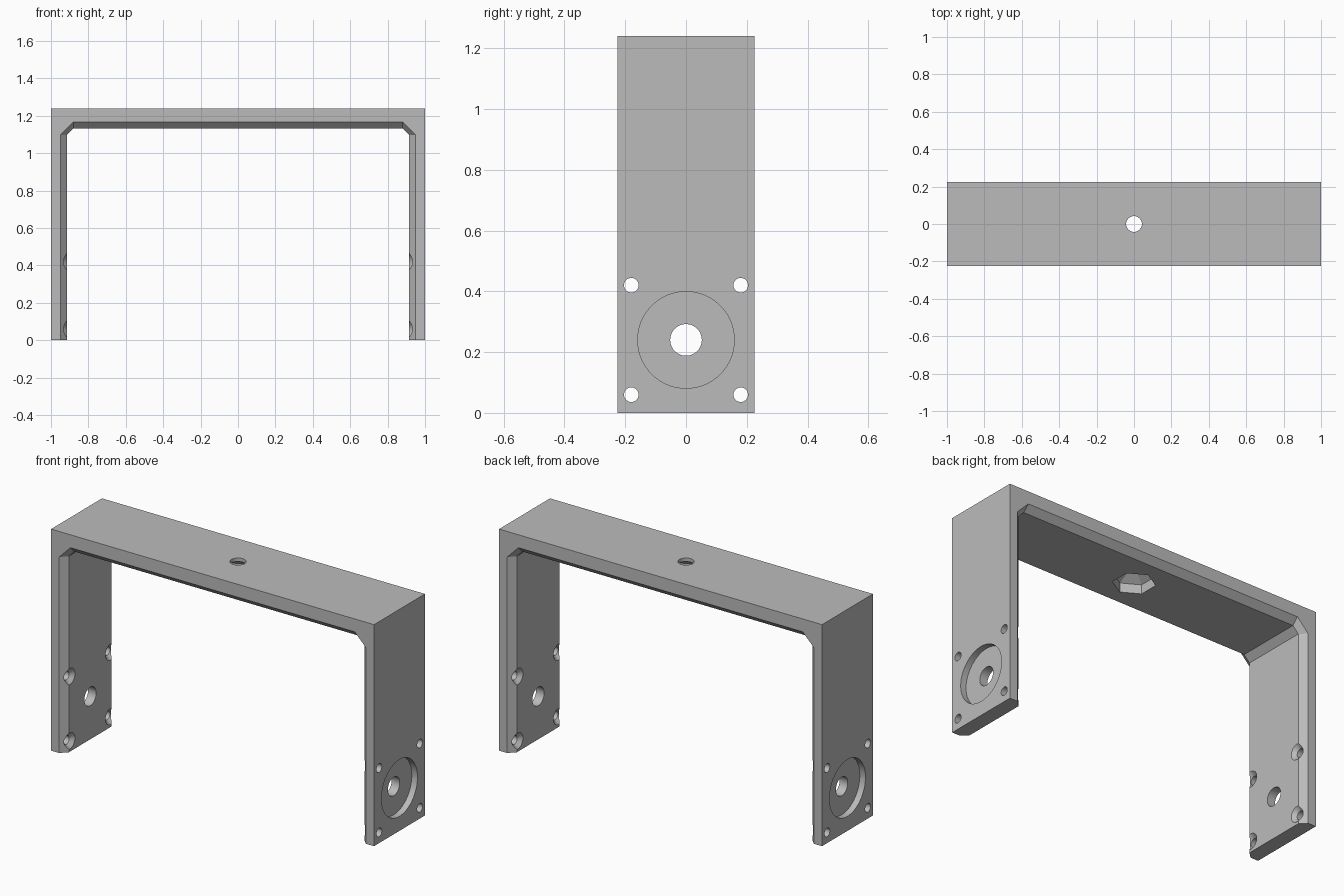
import bpy, bmesh
from math import cos, sin, pi, radians
from mathutils import Vector

cube = bpy.data.objects.get("Cube")
if cube:
    bpy.data.objects.remove(cube, do_unlink=True)

H, HALF_W, HALF_D = 1.24, 1.0, 0.225
CHAMFER = 0.035
INNER_X, INNER_Z = 0.915, 1.133      # inner faces of the legs and the beam
SHOULDER_X, SHOULDER_Z = 0.88, 1.097 # ends of the inner corner bevel

grey = bpy.data.materials.new("plain grey")
grey.use_nodes = True
grey.diffuse_color = (0.5, 0.5, 0.5, 1)
grey.node_tree.nodes["Principled BSDF"].inputs["Base Color"].default_value = (0.5, 0.5, 0.5, 1)


def loft(name, rings):
    """Closed solid through rings that all have the same number of points."""
    bm = bmesh.new()
    loops = [[bm.verts.new(p) for p in ring] for ring in rings]
    for a, b in zip(loops, loops[1:]):
        n = len(a)
        for i in range(n):
            j = (i + 1) % n
            bm.faces.new((a[i], a[j], b[j], b[i]))
    bm.faces.new(loops[0])
    bm.faces.new(loops[-1])
    bmesh.ops.recalc_face_normals(bm, faces=bm.faces)
    bmesh.ops.dissolve_limit(bm, angle_limit=radians(0.5), verts=bm.verts, edges=bm.edges)
    mesh = bpy.data.meshes.new(name)
    bm.to_mesh(mesh)
    bm.free()
    mesh.materials.append(grey)
    obj = bpy.data.objects.new(name, mesh)
    bpy.context.collection.objects.link(obj)
    return obj


def stepped_cutter(name, centre, axis, steps, sides):
    """Turned solid: steps are (position along axis, radius)."""
    u = Vector((0, 1, 0))
    v = axis.cross(u)
    angles = [2 * pi * i / sides for i in range(sides)]
    rings = [[centre + axis * d + u * (r * cos(a)) + v * (r * sin(a)) for a in angles]
             for d, r in steps]
    return loft(name, rings)


def bracket_ring(y, grow):
    """U outline at depth y, its opening widened by grow."""
    x, z = INNER_X + grow, INNER_Z + grow
    right = [(HALF_W, H), (HALF_W, 0), (x, 0), (x, SHOULDER_Z), (SHOULDER_X, z)]
    left = [(-px, pz) for px, pz in reversed(right)]
    return [Vector((px, y, pz)) for px, pz in right + left]


# Bracket body with chamfered opening on both faces
flat_y = HALF_D - CHAMFER
bracket = loft("bracket", [bracket_ring(-HALF_D, CHAMFER), bracket_ring(-flat_y, 0),
                           bracket_ring(flat_y, 0), bracket_ring(HALF_D, CHAMFER)])

cutters = []
for side in (-1, 1):
    axis = Vector((side, 0, 0))
    # Bearing seat with shaft hole
    cutters.append(stepped_cutter("shaft_cutter", Vector((0, 0, 0.24)), axis,
                   [(0.8, 0.052), (0.965, 0.052), (0.965, 0.159), (1.1, 0.159)], 64))
    # Screw holes, countersunk from inside
    for y in (-0.18, 0.18):
        for z in (0.06, 0.42):
            cutters.append(stepped_cutter("screw_cutter", Vector((0, y, z)), axis,
                           [(0.86, 0.045), (INNER_X, 0.045), (0.936, 0.024), (1.1, 0.024)], 32))

# Bolt hole and tapered hexagonal nut pocket in the beam
up, origin = Vector((0, 0, 1)), Vector((0, 0, 0))
cutters.append(stepped_cutter("nut_cutter", origin, up,
               [(1.05, 0.11), (1.185, 0.11), (1.22, 0.05)], 6))
cutters.append(stepped_cutter("bolt_cutter", origin, up, [(1.0, 0.042), (1.3, 0.042)], 40))

bpy.ops.object.select_all(action='DESELECT')
bpy.context.view_layer.objects.active = bracket
bracket.select_set(True)
for cutter in cutters:
    cutter.hide_render = True
    mod = bracket.modifiers.new("cut", 'BOOLEAN')
    mod.operation = 'DIFFERENCE'
    mod.solver = 'EXACT'
    mod.object = cutter
    bpy.ops.object.modifier_apply(modifier=mod.name)
    bpy.data.objects.remove(cutter, do_unlink=True)

bpy.ops.object.shade_smooth_by_angle(angle=radians(25))
